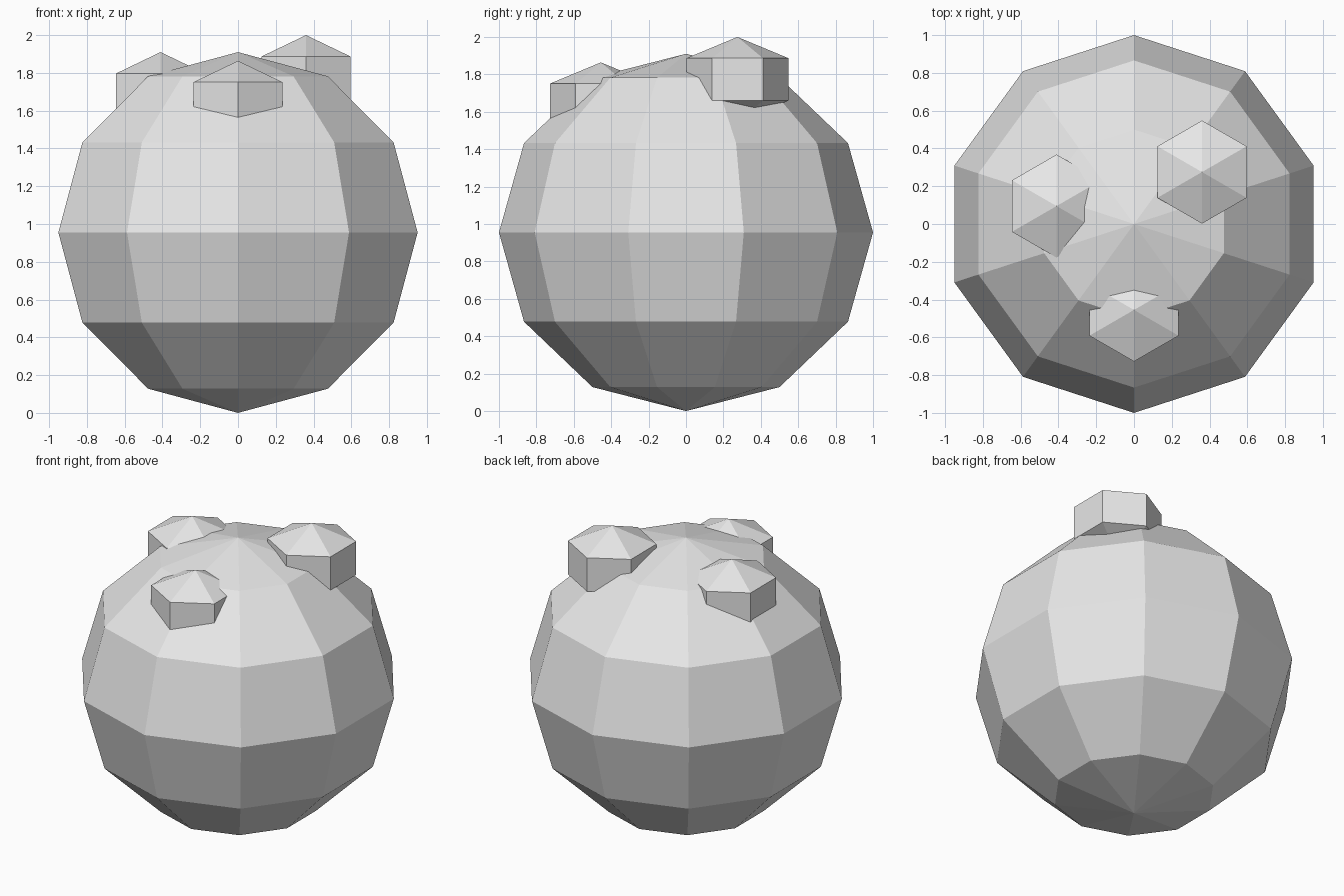
import bpy, bmesh, math

if "Cube" in bpy.data.objects:
    bpy.data.objects.remove(bpy.data.objects["Cube"])

grey = bpy.data.materials.new("light_grey")
grey.diffuse_color = (0.8, 0.8, 0.8, 1)
grey.use_nodes = True
grey.node_tree.nodes["Principled BSDF"].inputs["Base Color"].default_value = grey.diffuse_color


def faceted_ball(name, centre, radius, half_height, segments, rings):
    """Flat-shaded ball of latitude rings, with a corner pointing along -y."""
    bm = bmesh.new()
    cx, cy, cz = centre
    bottom = bm.verts.new((cx, cy, cz - half_height))
    top = bm.verts.new((cx, cy, cz + half_height))
    loops = []
    for i in range(1, rings):
        lat = math.pi * i / rings
        r, z = radius * math.sin(lat), cz - half_height * math.cos(lat)
        loops.append([bm.verts.new((cx + r * math.sin(2 * math.pi * k / segments),
                                    cy - r * math.cos(2 * math.pi * k / segments), z))
                      for k in range(segments)])
    for k in range(segments):
        n = (k + 1) % segments
        bm.faces.new((bottom, loops[0][n], loops[0][k]))
        bm.faces.new((top, loops[-1][k], loops[-1][n]))
        for a, b in zip(loops, loops[1:]):
            bm.faces.new((a[k], a[n], b[n], b[k]))
    bmesh.ops.recalc_face_normals(bm, faces=bm.faces[:])
    mesh = bpy.data.meshes.new(name)
    bm.to_mesh(mesh)
    bm.free()
    mesh.materials.append(grey)
    obj = bpy.data.objects.new(name, mesh)
    bpy.context.collection.objects.link(obj)
    return obj


# Main ten-sided body
faceted_ball("body", (0, 0, 0.955), 1.0, 0.955, 10, 6)

# Three six-sided knobs sunk into the upper body
for name, centre in (("knob_right", (0.36, 0.275, 1.773)),
                     ("knob_left", (-0.41, 0.095, 1.683)),
                     ("knob_front", (0, -0.455, 1.637))):
    faceted_ball(name, centre, 0.315, 0.227, 6, 3)
